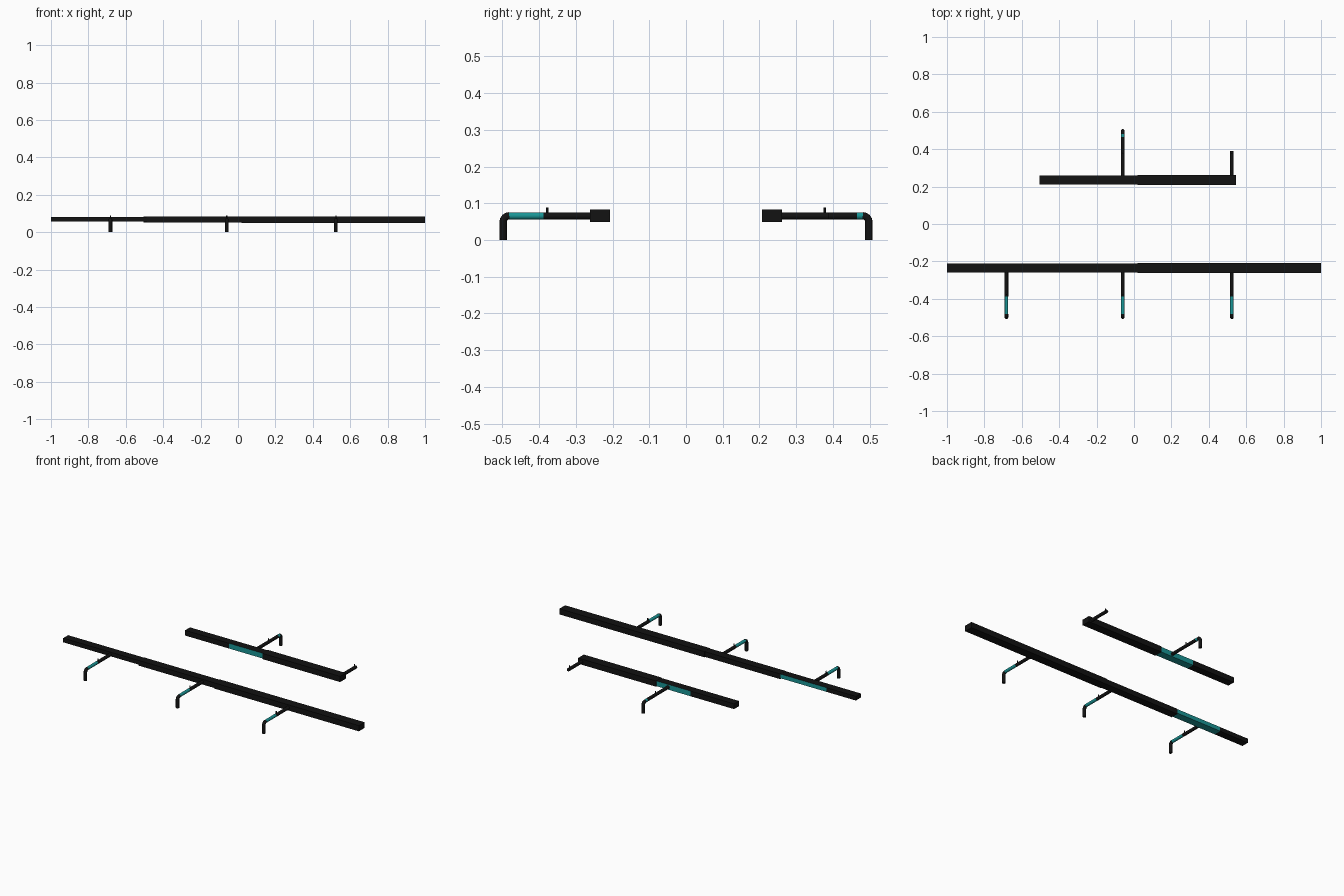
import bpy, bmesh, math
from mathutils import Vector

if "Cube" in bpy.data.objects:
    bpy.data.objects.remove(bpy.data.objects["Cube"])


def material(name, color):
    m = bpy.data.materials.new(name)
    m.diffuse_color = color
    m.use_nodes = True
    m.node_tree.nodes["Principled BSDF"].inputs["Base Color"].default_value = m.diffuse_color
    return m


BLACK = material("black", (0.006, 0.006, 0.006, 1))
TEAL = material("teal", (0.01, 0.30, 0.30, 1))
BAR_Z = 0.0657
BAR_Y = 0.2345
ARM_R = 0.0098


def box(name, x0, x1, y, half_y, z0, z1, teal_dirs=()):
    """Square tube along x; faces pointing to teal_dirs are coloured."""
    bm = bmesh.new()
    bmesh.ops.create_cube(bm, size=1)
    for v in bm.verts:
        v.co = ((x0 + x1) / 2 + v.co.x * (x1 - x0),
                y + v.co.y * 2 * half_y,
                (z0 + z1) / 2 + v.co.z * (z1 - z0))
    bm.normal_update()
    for f in bm.faces:
        if any(f.normal.dot(Vector(d)) > 0.9 for d in teal_dirs):
            f.material_index = 1
    me = bpy.data.meshes.new(name)
    bm.to_mesh(me)
    bm.free()
    me.materials.append(BLACK)
    me.materials.append(TEAL)
    ob = bpy.data.objects.new(name, me)
    bpy.context.collection.objects.link(ob)


def tube(name, points, radius, mat):
    """Round bar swept along a list of points."""
    cu = bpy.data.curves.new(name, 'CURVE')
    cu.dimensions = '3D'
    cu.bevel_depth = radius
    cu.bevel_resolution = 4
    cu.use_fill_caps = True
    sp = cu.splines.new('POLY')
    sp.points.add(len(points) - 1)
    for p, c in zip(sp.points, points):
        p.co = (*c, 1)
    cu.materials.append(mat)
    ob = bpy.data.objects.new(name, cu)
    bpy.context.collection.objects.link(ob)
    bpy.ops.object.select_all(action='DESELECT')
    ob.select_set(True)
    bpy.context.view_layer.objects.active = ob
    bpy.ops.object.convert(target='MESH')
    bpy.ops.object.shade_smooth_by_angle(angle=math.radians(40))


def arm(x, side, sleeve_end, has_leg=True):
    """Telescoping arm with a locking pin and an optional bent leg."""
    def at(y, z=BAR_Z):
        return (x, side * y, z)
    tube("arm_sleeve", [at(0.25), at(sleeve_end)], ARM_R, BLACK)
    tube("locking_pin", [at(0.378, 0.06), at(0.378, 0.088)], 0.003, BLACK)
    if not has_leg:
        return
    tube("arm_extension", [at(sleeve_end), at(0.483)], ARM_R - 0.0003, TEAL)
    # quarter-circle elbow down to the ground
    r, y_leg = 0.0165, 0.498
    bend = [at(y_leg - r + r * math.sin(a), BAR_Z - r + r * math.cos(a))
            for a in [i * math.pi / 16 for i in range(9)]]
    tube("bent_leg", bend + [at(y_leg, 0)], 0.01, BLACK)


# front bar: three telescoping sections
F, B, D = (0, -1, 0), (0, 1, 0), (0, 0, -1)
box("front_bar_inner", -1, -0.8, -BAR_Y, 0.0235, 0.056, 0.0815)
box("front_bar_marked", -0.8, -0.49, -BAR_Y, 0.0235, 0.056, 0.0815, [B, D])
box("front_bar_middle", -0.49, 0.02, -BAR_Y, 0.0245, 0.0505, 0.0825)
box("front_bar_outer", 0.02, 1, -BAR_Y, 0.0272, 0.0485, 0.0835)

# rear bar: two telescoping sections
box("rear_bar_inner", -0.505, -0.21, BAR_Y, 0.0235, 0.0505, 0.0825)
box("rear_bar_marked", -0.21, 0.02, BAR_Y, 0.0235, 0.0505, 0.0825, [F, B, D])
box("rear_bar_outer", 0.02, 0.545, BAR_Y, 0.0272, 0.0485, 0.0835)

# support arms
for x in (-0.682, -0.06, 0.523):
    arm(x, -1, 0.388)
arm(-0.06, 1, 0.466)
arm(0.523, 1, 0.39, has_leg=False)
